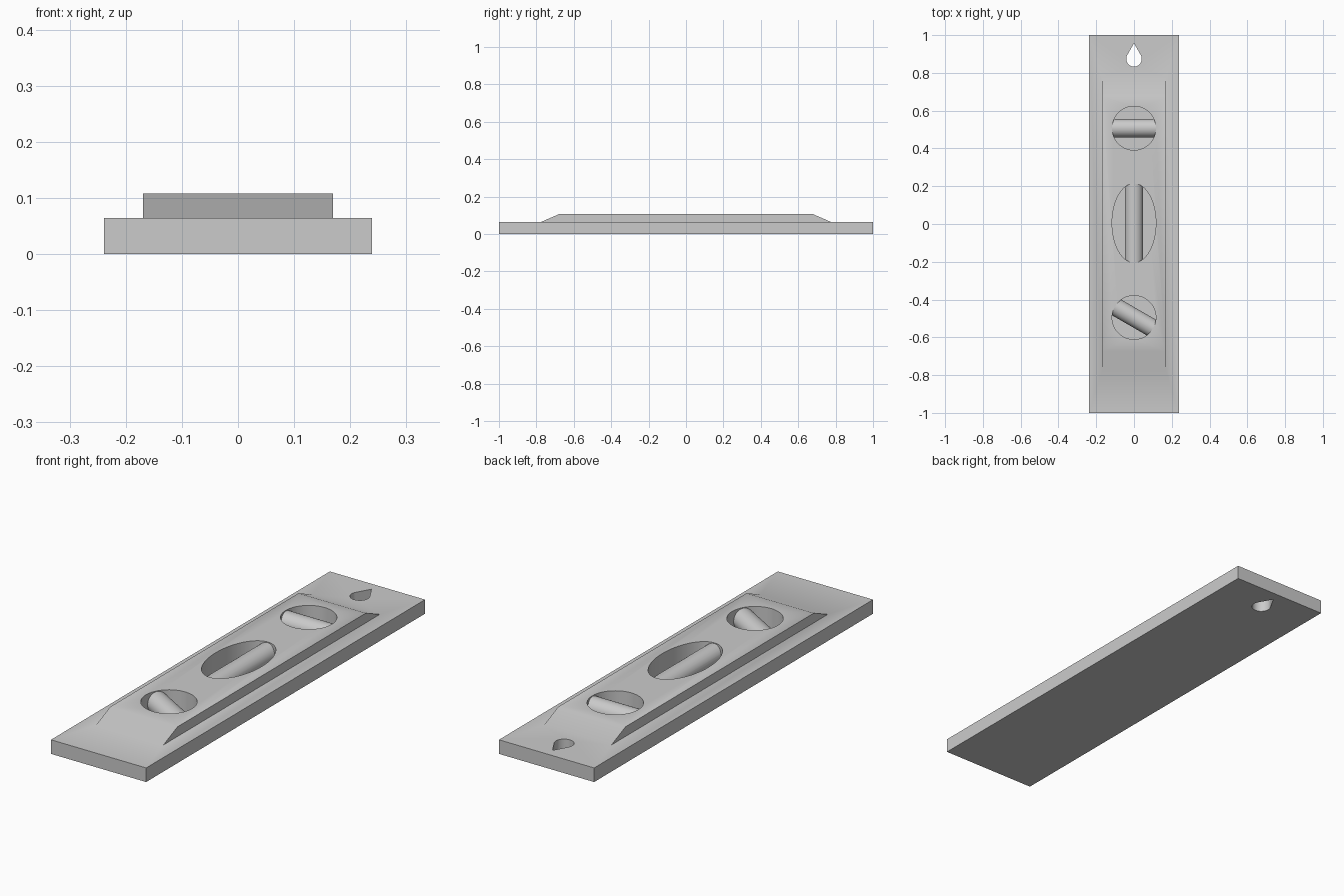
import bpy, bmesh
from math import sin, cos, pi, radians, acos, degrees
from mathutils import Vector, Matrix

if "Cube" in bpy.data.objects:
    bpy.data.objects.remove(bpy.data.objects["Cube"])

TOP = 0.108      # top of the raised block
PLATE = 0.064    # top of the base plate
FLOOR = 0.012    # floor of the vial windows
VIAL_R = 0.048
VIAL_Z = 0.057


def prism(name, loop, direction):
    """Closed solid made by sweeping a planar loop along a vector."""
    bm = bmesh.new()
    face = bm.faces.new([bm.verts.new(p) for p in loop])
    ext = bmesh.ops.extrude_face_region(bm, geom=[face])
    moved = [v for v in ext["geom"] if isinstance(v, bmesh.types.BMVert)]
    bmesh.ops.translate(bm, verts=moved, vec=Vector(direction))
    bmesh.ops.recalc_face_normals(bm, faces=bm.faces)
    mesh = bpy.data.meshes.new(name)
    bm.to_mesh(mesh)
    bm.free()
    obj = bpy.data.objects.new(name, mesh)
    bpy.context.collection.objects.link(obj)
    return obj


def boolean(obj, other, operation):
    mod = obj.modifiers.new(operation.title(), 'BOOLEAN')
    mod.operation = operation
    mod.solver = 'EXACT'
    mod.object = other
    bpy.context.view_layer.objects.active = obj
    bpy.ops.object.modifier_apply(modifier=mod.name)


def smooth(obj):
    bpy.ops.object.select_all(action='DESELECT')
    obj.select_set(True)
    bpy.context.view_layer.objects.active = obj
    bpy.ops.object.shade_smooth_by_angle(angle=radians(30))


def ellipse(cy, rx, ry, z, n=64):
    return [(rx * cos(2 * pi * i / n), cy + ry * sin(2 * pi * i / n), z) for i in range(n)]


# Base plate with a raised block whose ends slope down
body = prism("level_body", [(-0.239, -1, 0), (0.239, -1, 0), (0.239, 1, 0), (-0.239, 1, 0)],
             (0, 0, PLATE))
block = prism("raised_block",
              [(-0.169, -0.7945, PLATE - 0.008), (-0.169, 0.7945, PLATE - 0.008),
               (-0.169, 0.675, TOP), (-0.169, -0.675, TOP)], (0.338, 0, 0))
boolean(body, block, 'UNION')
helpers = [block]

# Windows cut into the top, each holding a vial: name, y, rx, ry, vial angle
windows = [("cross_vial", 0.507, 0.116, 0.116, 0),
           ("long_vial", 0.005, 0.116, 0.209, 90),
           ("angled_vial", -0.495, 0.116, 0.116, -30)]
for name, cy, rx, ry, angle in windows:
    cutter = prism(name + "_window_cutter", ellipse(cy, rx, ry, FLOOR), (0, 0, 0.2))
    boolean(body, cutter, 'DIFFERENCE')

    # Vial trimmed to the window walls
    ring = [(-0.3, VIAL_R * cos(2 * pi * i / 48), VIAL_R * sin(2 * pi * i / 48)) for i in range(48)]
    vial = prism(name, ring, (0.6, 0, 0))
    vial.data.transform(Matrix.Translation((0, cy, VIAL_Z)) @ Matrix.Rotation(radians(angle), 4, 'Z'))
    boolean(vial, cutter, 'INTERSECT')
    smooth(vial)
    helpers.append(cutter)

# Teardrop hanging hole right through the plate
cy, r, tip = 0.874, 0.041, 0.957
half = degrees(acos(r / (tip - cy)))
arc = [radians(90 + half + (360 - 2 * half) * i / 32) for i in range(33)]
drop = [(r * cos(a), cy + r * sin(a), -0.1) for a in arc] + [(0, tip, -0.1)]
hole = prism("hanging_hole_cutter", drop, (0, 0, 0.3))
boolean(body, hole, 'DIFFERENCE')
helpers.append(hole)
smooth(body)

# Helpers are no longer needed once applied
for h in helpers:
    bpy.data.objects.remove(h, do_unlink=True)
